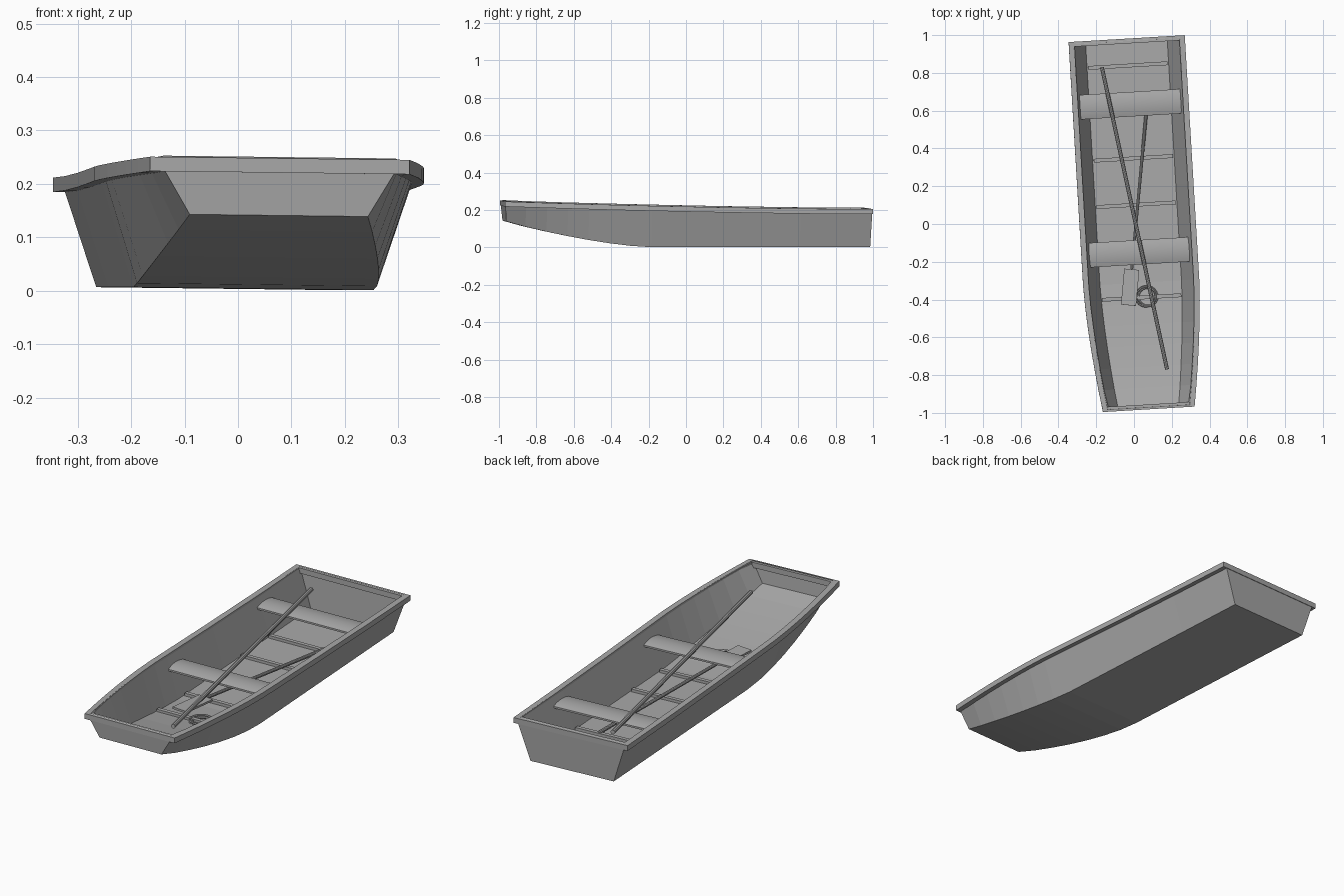
import bpy, bmesh, math
from mathutils import Matrix, Vector

cube = bpy.data.objects.get("Cube")
if cube:
    bpy.data.objects.remove(cube, do_unlink=True)

grey = bpy.data.materials.new("plain grey")
grey.use_nodes = True
grey.diffuse_color = (0.4, 0.4, 0.4, 1)
grey.node_tree.nodes["Principled BSDF"].inputs["Base Color"].default_value = (0.4, 0.4, 0.4, 1)

# The boat sits slightly turned and rolled
BOAT = (Matrix.Translation((0.017, 0, 0.004))
        @ Matrix.Rotation(math.radians(3.4), 4, 'Z')
        @ Matrix.Rotation(math.radians(0.7), 4, 'Y'))
END = 0.983


def finish(name, bm, matrix=BOAT, smooth=False):
    bmesh.ops.recalc_face_normals(bm, faces=bm.faces)
    mesh = bpy.data.meshes.new(name)
    bm.to_mesh(mesh)
    bm.free()
    mesh.materials.append(grey)
    ob = bpy.data.objects.new(name, mesh)
    bpy.context.collection.objects.link(ob)
    ob.matrix_world = matrix
    if smooth:
        bpy.ops.object.select_all(action='DESELECT')
        ob.select_set(True)
        bpy.context.view_layer.objects.active = ob
        bpy.ops.object.shade_smooth_by_angle(angle=math.radians(35))
    return ob


def box(name, size, matrix):
    bm = bmesh.new()
    bmesh.ops.create_cube(bm, size=1, matrix=Matrix.Diagonal((*size, 1)))
    return finish(name, bm, matrix)


def along(a, b):
    """Matrix at the middle of a-b with its z axis along the line."""
    a, b = Vector(a), Vector(b)
    z = (b - a).normalized()
    x = Vector((0, 0, 1)).cross(z).normalized()
    y = z.cross(x)
    m = Matrix((x, y, z)).transposed().to_4x4()
    m.translation = (a + b) / 2
    return m, (b - a).length


def rod(name, a, b, r1, r2):
    m, length = along(a, b)
    bm = bmesh.new()
    bmesh.ops.create_cone(bm, cap_ends=True, segments=10, radius1=r1, radius2=r2, depth=length)
    return finish(name, bm, m, True)


# Hull lines as functions of the position along the boat
def taper(y):
    return max(0, (-0.3 - y) / 0.683) ** 1.6


def rim_half(y):
    return 0.308 - 0.065 * taper(y)


def floor_half(y):
    return 0.225 - 0.058 * taper(y)


def keel_z(y):
    return 0.137 * max(0, (-0.2 - y) / 0.783) ** 1.5


def rim_z(y):
    return 0.204 + 0.04 * ((END - y) / (2 * END)) ** 1.6


stations = [END, 0.6, 0.2, -0.2] + [-0.2 - 0.783 * i / 7 for i in range(1, 8)]

# Hull shell
bm = bmesh.new()
rows = []
for y in stations:
    t, b, z = rim_half(y) - 0.015, floor_half(y), rim_z(y) - 0.004
    top_y = y * 0.998
    low_y = y * (0.99 if abs(y) > 0.95 else 1)
    rows.append([bm.verts.new(p) for p in (
        (-t, top_y, z), (-b, low_y, keel_z(y)), (b, low_y, keel_z(y)), (t, top_y, z))])
for p, q in zip(rows, rows[1:]):
    for i in range(3):
        bm.faces.new((p[i], p[i + 1], q[i + 1], q[i]))
bm.faces.new(rows[0])
bm.faces.new(rows[-1])
hull = finish("hull", bm)
# make sure normals point out, so the thickness grows inward
bottom = min(hull.data.polygons, key=lambda f: f.center.z)
if bottom.normal.z > 0:
    hull.data.flip_normals()
shell = hull.modifiers.new("thickness", 'SOLIDIFY')
shell.thickness = 0.012
shell.offset = -1
shell.use_even_offset = True

# Gunwale ring around the top edge
bm = bmesh.new()
ring = []
for side, ys in ((-1, stations), (1, stations[::-1])):
    for y in ys:
        w, z = rim_half(y), rim_z(y)
        inner_y = max(-END + 0.026, min(END - 0.026, y))
        ring.append([bm.verts.new(p) for p in (
            (side * w, y, z), (side * w, y, z - 0.027),
            (side * (w - 0.03), inner_y, z - 0.027), (side * (w - 0.03), inner_y, z))])
for k in range(len(ring)):
    p, q = ring[k - 1], ring[k]
    for i in range(4):
        j = (i + 1) % 4
        bm.faces.new((p[i], p[j], q[j], q[i]))
finish("gunwale", bm)

# Bench seats with a slight crown
for name, y in (("rear_bench", 0.635), ("front_bench", -0.15)):
    bm = bmesh.new()
    n = 8
    profile = [(-0.065, 0.149), (0.065, 0.149)]
    for i in range(n + 1):
        u = 1 - 2 * i / n
        profile.append((0.065 * u, 0.158 + 0.01 * (1 - u * u)))
    face = bm.faces.new([bm.verts.new((-0.267, y + dy, z)) for dy, z in profile])
    out = bmesh.ops.extrude_face_region(bm, geom=[face], use_keep_orig=True)
    moved = [v for v in out["geom"] if isinstance(v, bmesh.types.BMVert)]
    bmesh.ops.translate(bm, verts=moved, vec=(0.534, 0, 0))
    finish(name, bm, smooth=True)

# Floor ribs
for k in range(6):
    y = 0.84 - 0.246 * k
    box("floor_rib", (0.42, 0.02, 0.016),
        BOAT @ Matrix.Translation((0, y, keel_z(y) + 0.018)))

# Long pole resting across the benches
rod("pole", (0.175, -0.77, 0.19), (-0.17, 0.83, 0.182), 0.011, 0.011)

# Paddle lying under the benches
grip, neck, tip = (0.066, 0.6, 0.03), (-0.012, -0.24, 0.082), (-0.029, -0.43, 0.088)
rod("paddle_shaft", grip, neck, 0.009, 0.008)
m, length = along(neck, tip)
box("paddle_blade", (0.08, 0.01, length), m)

# Coiled rope on the floor
bm = bmesh.new()
SEG, SIDES = 24, 6
for r, z, dx in ((0.056, 0.036, 0), (0.047, 0.038, 0.004), (0.052, 0.047, -0.004)):
    loops = []
    for i in range(SEG):
        a = math.tau * i / SEG
        loops.append([])
        for j in range(SIDES):
            b = math.tau * j / SIDES
            d = r + 0.005 * math.cos(b)
            loops[-1].append(bm.verts.new((dx + d * math.cos(a), d * math.sin(a),
                                           z + 0.005 * math.sin(b))))
    for i in range(SEG):
        p, q = loops[i - 1], loops[i]
        for j in range(SIDES):
            bm.faces.new((p[j - 1], p[j], q[j], q[j - 1]))
finish("rope_coil", bm, Matrix.Translation((0.067, -0.385, 0)), True)
